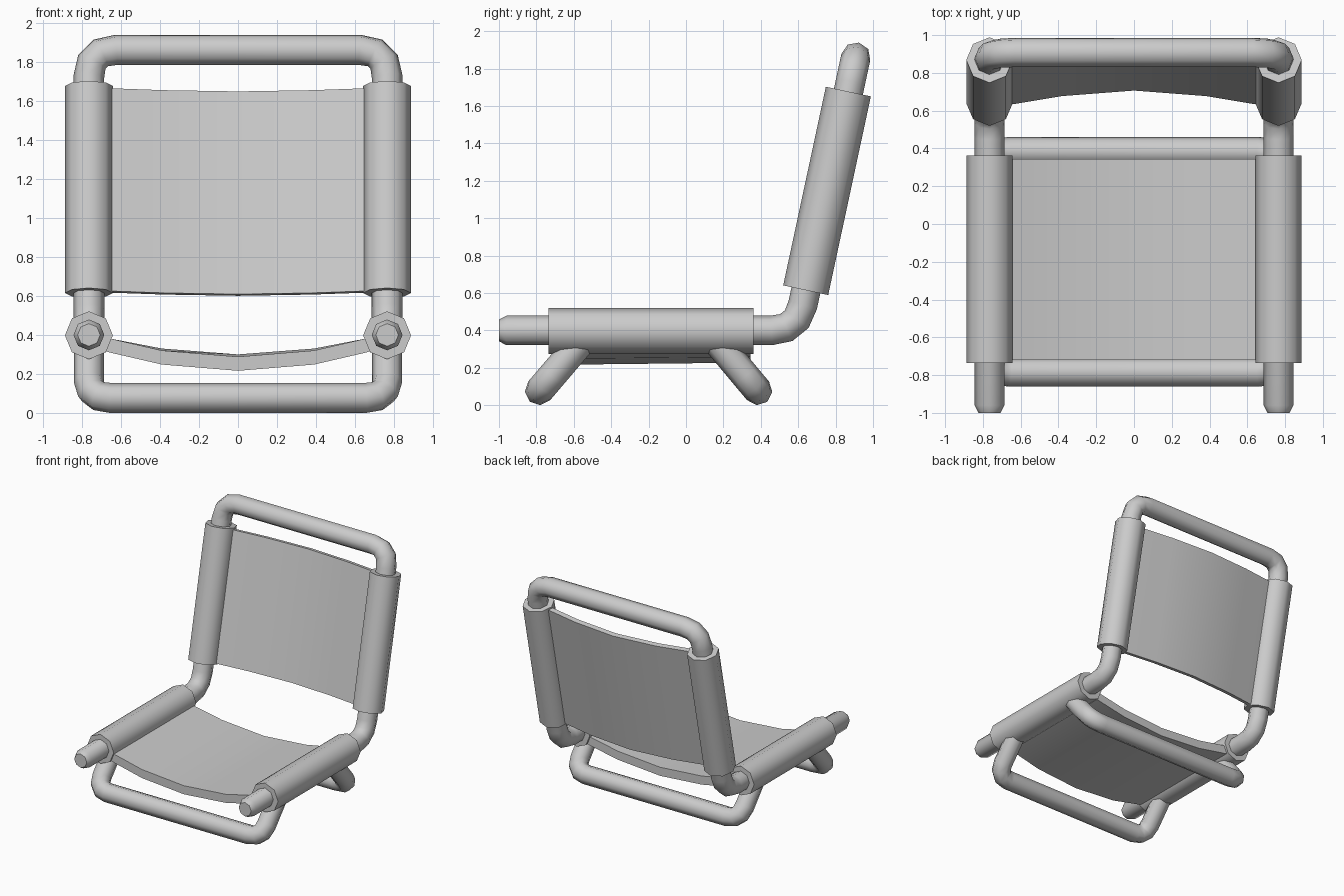
import bpy, bmesh, math
from mathutils import Vector

if "Cube" in bpy.data.objects:
    bpy.data.objects.remove(bpy.data.objects["Cube"])

SIDES = 8
SX = 0.765          # side rail position
TUBE = 0.079
SLEEVE = 0.123


def loft(name, rings, angle=50):
    """Skin a list of closed rings, cap both ends, smooth below the angle."""
    bm = bmesh.new()
    vs = [[bm.verts.new(p) for p in r] for r in rings]
    n = len(rings[0])
    for a, b in zip(vs, vs[1:]):
        for i in range(n):
            j = (i + 1) % n
            bm.faces.new((a[i], a[j], b[j], b[i]))
    bm.faces.new(vs[0][::-1])
    bm.faces.new(vs[-1])
    bmesh.ops.recalc_face_normals(bm, faces=bm.faces)
    me = bpy.data.meshes.new(name)
    bm.to_mesh(me)
    bm.free()
    for p in me.polygons:
        p.use_smooth = True
    me.set_sharp_from_angle(angle=math.radians(angle))
    ob = bpy.data.objects.new(name, me)
    bpy.context.collection.objects.link(ob)
    return ob


def fillet(points, cut, steps=3):
    """Round every inner corner of a path."""
    pts = [Vector(p) for p in points]
    out = [pts[0]]
    for a, b, c in zip(pts, pts[1:], pts[2:]):
        p = b + (a - b).normalized() * cut
        q = b + (c - b).normalized() * cut
        for k in range(steps + 1):
            t = k / steps
            out.append(p * (1 - t) ** 2 + b * 2 * t * (1 - t) + q * t * t)
    return out + [pts[-1]]


def tube(name, path, radius, radii=None):
    """Sweep an octagon along a path."""
    path = [Vector(p) for p in path]
    rings, prev, u = [], None, None
    for i, p in enumerate(path):
        t = (path[min(i + 1, len(path) - 1)] - path[max(i - 1, 0)]).normalized()
        if 0 < i < len(path) - 1:
            t = ((p - path[i - 1]).normalized() + (path[i + 1] - p).normalized()).normalized()
        if u is None:
            u = Vector((1, 0, 0))
        else:
            u = prev.rotation_difference(t) @ u
        u = (u - t * u.dot(t)).normalized()
        v = t.cross(u)
        r = radii[i] if radii else radius
        rings.append([p + (u * math.cos(k * math.tau / SIDES) + v * math.sin(k * math.tau / SIDES)) * r
                      for k in range(SIDES)])
        prev = t
    return loft(name, rings)


def mirrored(half):
    return half + [(-x, y, z) for x, y, z in reversed(half)]


# Main bent frame: seat rails, back uprights and top bar
frame = fillet(mirrored([(SX, -0.96, 0.4), (SX, 0.595, 0.4), (SX, 0.908, 1.862)]), 0.14)
frame = [Vector((SX, -1, 0.4))] + frame + [Vector((-SX, -1, 0.4))]
tube("main_frame", frame, TUBE, [0.058] + [TUBE] * (len(frame) - 2) + [0.058])

# U-shaped legs
for name, y0, y1 in (("front_leg", -0.535, -0.785), ("rear_leg", 0.14, 0.385)):
    tube(name, fillet(mirrored([(SX, y0, 0.37), (SX, y1, 0.077)]), 0.11), 0.077)

# Fabric sleeves around the rails and uprights
for side, x in (("left", -SX), ("right", SX)):
    tube(f"seat_sleeve_{side}", [(x, -0.735, 0.398), (x, 0.362, 0.398)], SLEEVE)
    tube(f"back_sleeve_{side}", [(x, 0.64, 0.615), (x, 0.868, 1.677)], SLEEVE)


def sling(name, start, end, normal, sags, thick):
    """Sagging fabric panel between the sleeves; sags = (x, start sag, end sag)."""
    start, end, n = Vector(start), Vector(end), Vector(normal).normalized()
    rings = []
    for x, s0, s1 in [(-x, a, b) for x, a, b in sags] + [s for s in reversed(sags[:-1])]:
        ex = Vector((x, 0, 0))
        rings.append([start + ex + n * s0, end + ex + n * s1,
                      end + ex + n * (s1 + thick), start + ex + n * (s0 + thick)])
    loft(name, rings, 40)


# Seat and backrest panels
sling("seat", (0, -0.72, 0.4), (0, 0.345, 0.4), (0, 0, -1),
      [(0.76, -0.01, -0.01), (0.65, 0.02, 0.02), (0.39, 0.08, 0.07), (0, 0.112, 0.1)], 0.072)
sling("backrest", (0, 0.642, 0.623), (0, 0.865, 1.663), (0, 1.06, -0.228),
      [(0.76, -0.02, -0.02), (0.64, -0.008, -0.008), (0.38, 0.036, 0.036), (0, 0.066, 0.066)], 0.04)
